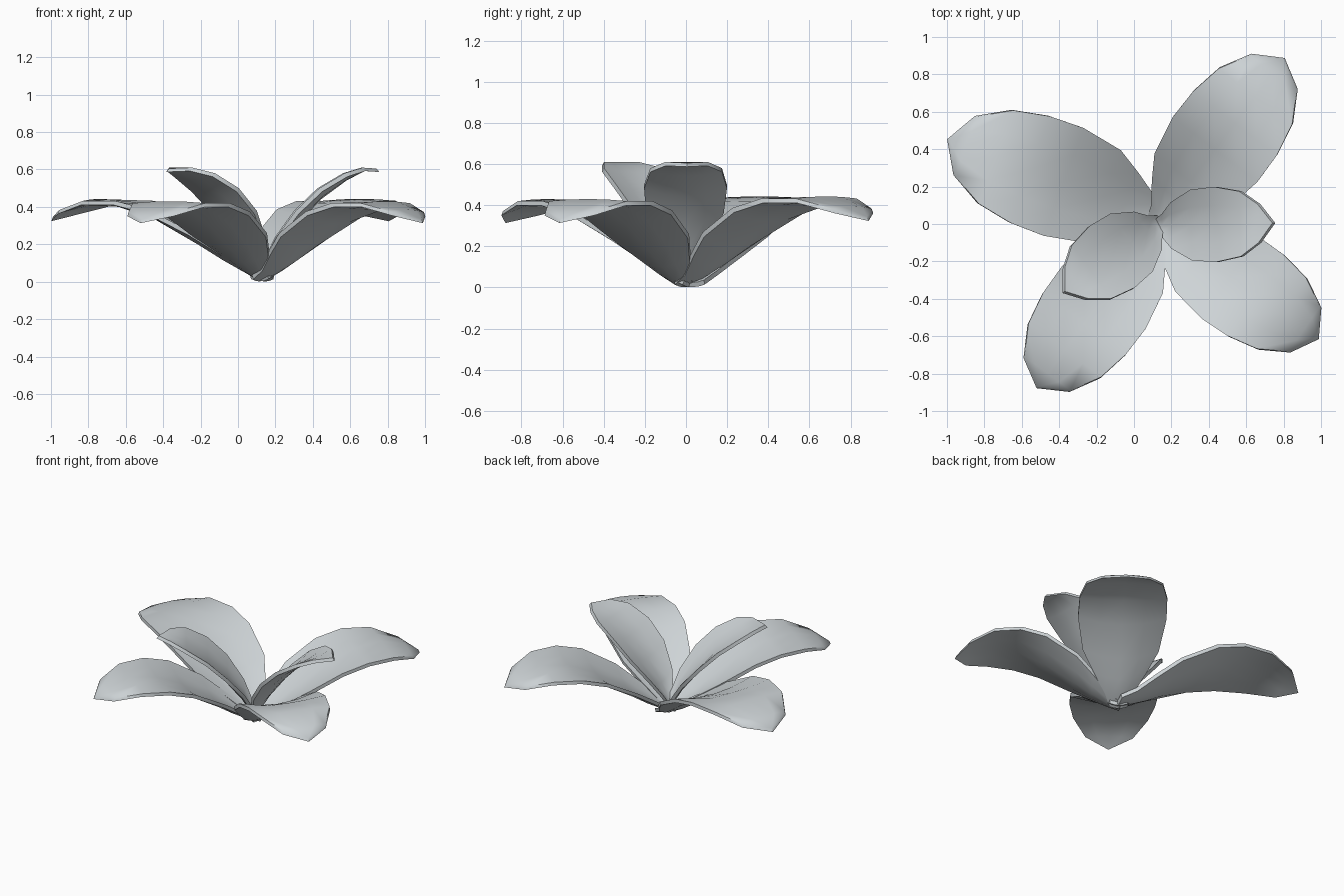
import bpy, bmesh, math
from mathutils import Vector

cube = bpy.data.objects.get("Cube")
if cube:
    bpy.data.objects.remove(cube)

grey = bpy.data.materials.new("pale_grey")
grey.use_nodes = True
colour = (0.62, 0.66, 0.68, 1)
grey.diffuse_color = colour
grey.node_tree.nodes["Principled BSDF"].inputs["Base Color"].default_value = colour

# Rows from root to tip: distance, half width, midrib height, edge height
LONG = [(-0.03, 0.055, 0.023, 0.035), (0.05, 0.085, 0.055, 0.08), (0.157, 0.16, 0.12, 0.17),
        (0.27, 0.23, 0.2, 0.26), (0.47, 0.268, 0.33, 0.375), (0.635, 0.265, 0.405, 0.42),
        (0.805, 0.232, 0.43, 0.42), (0.955, 0.147, 0.385, 0.372), (1.04, 0, 0.335, 0.335)]
SHORT = [(-0.02, 0.035, 0.04, 0.06), (0.02, 0.065, 0.09, 0.13), (0.07, 0.128, 0.18, 0.235),
         (0.18, 0.195, 0.325, 0.38), (0.31, 0.208, 0.46, 0.5), (0.45, 0.18, 0.56, 0.58),
         (0.55, 0.107, 0.61, 0.61), (0.63, 0, 0.605, 0.605)]
ACROSS = [-1, -0.5, 0, 0.5, 1]


def petal(name, rows, root, tip, tilt, rise=1.0):
    """Gently cupped thin slab running from root to tip."""
    root, tip = Vector(root), Vector(tip)
    axis = (tip - root).normalized()
    side = Vector((-axis.y, axis.x))
    scale = (tip - root).length / rows[-1][0]
    bm = bmesh.new()
    grid = []
    for along, half, mid, edge in rows:
        line = []
        for s in ACROSS:
            p = root + (axis * along + side * half * s) * scale
            z = mid + (edge - mid) * s * s
            line.append(bm.verts.new((p.x, p.y, z * rise)))
        grid.append(line)
    for a, b in zip(grid, grid[1:]):
        for i in range(len(ACROSS) - 1):
            bm.faces.new((a[i], b[i], b[i + 1], a[i + 1]))
    bmesh.ops.remove_doubles(bm, verts=bm.verts[:], dist=0.0005)

    # Underside and rim, dropped square to the petal's overall tilt
    out = bmesh.ops.extrude_face_region(bm, geom=bm.faces[:], use_keep_orig=True)["geom"]
    drop = (axis * math.sin(tilt)).to_3d() - Vector((0, 0, math.cos(tilt)))
    bmesh.ops.translate(bm, vec=drop * 0.024,
                        verts=[v for v in out if isinstance(v, bmesh.types.BMVert)])
    bmesh.ops.recalc_face_normals(bm, faces=bm.faces[:])

    mesh = bpy.data.meshes.new(name)
    bm.to_mesh(mesh)
    bm.free()
    mesh.materials.append(grey)
    obj = bpy.data.objects.new(name, mesh)
    bpy.context.collection.objects.link(obj)
    bpy.ops.object.select_all(action="DESELECT")
    obj.select_set(True)
    bpy.context.view_layer.objects.active = obj
    bpy.ops.object.shade_smooth_by_angle(angle=math.radians(40))


# Four spreading outer petals
LOW = math.radians(24)
petal("outer_petal_back_left", LONG, (0.13, 0.0), (0.8, 0.88), LOW, 1.03)
petal("outer_petal_back_right", LONG, (0.13, 0.04), (-0.99, 0.45), LOW, 1.03)
petal("outer_petal_front_right", LONG, (0.13, 0.0), (-0.515, -0.87), LOW)
petal("outer_petal_front_left", LONG, (0.13, -0.02), (0.98, -0.61), LOW)

# Two upright inner petals
STEEP = math.radians(40)
petal("inner_petal_left", SHORT, (0.13, -0.01), (0.74, 0.005), STEEP)
petal("inner_petal_right", SHORT, (0.13, 0.005), (-0.37, -0.36), STEEP)
